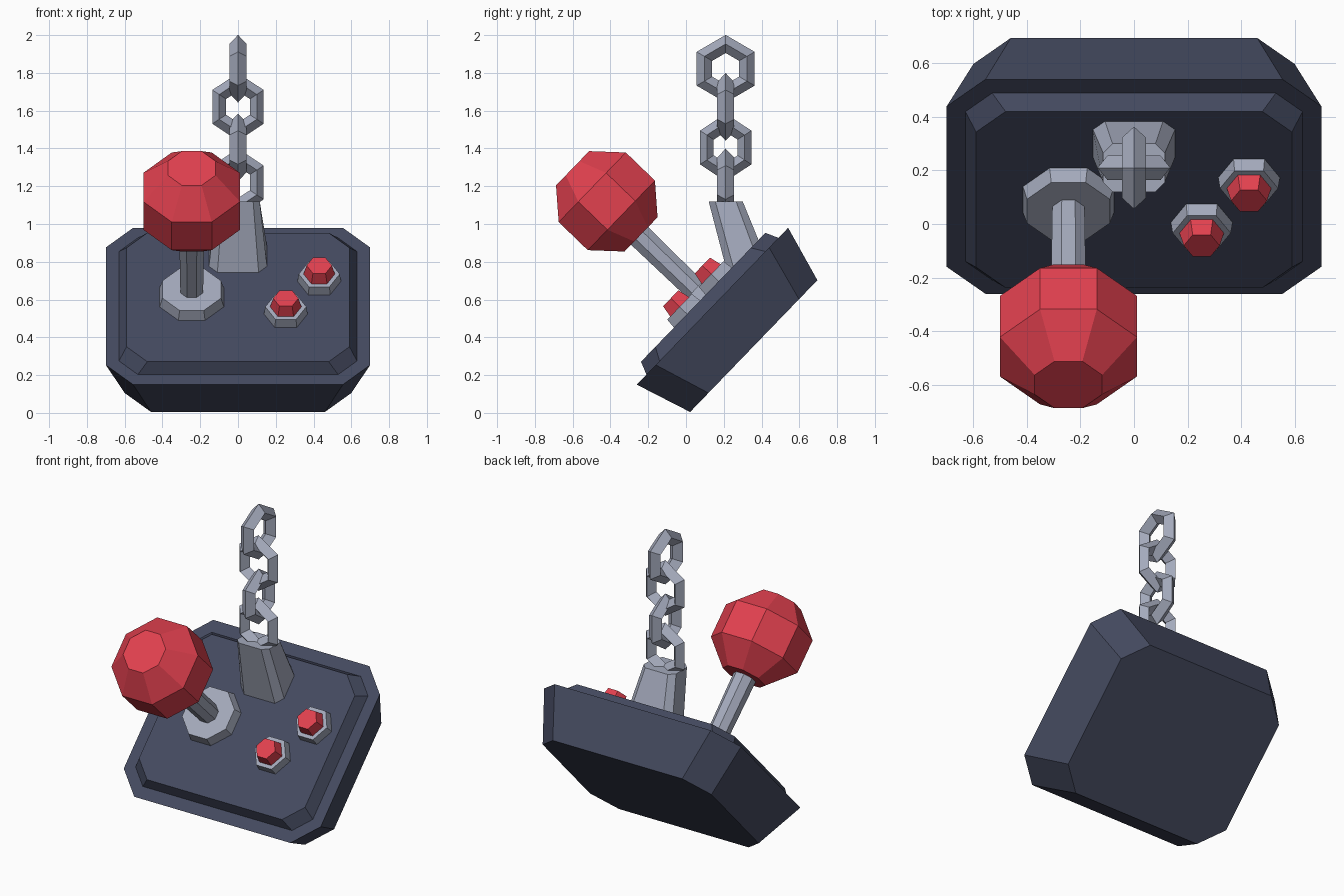
import bpy, bmesh, math
from mathutils import Matrix, Vector

cube = bpy.data.objects.get("Cube")
if cube:
    bpy.data.objects.remove(cube)


def material(name, rgb):
    m = bpy.data.materials.new(name)
    m.use_nodes = True
    m.diffuse_color = (*rgb, 1)
    m.node_tree.nodes["Principled BSDF"].inputs["Base Color"].default_value = (*rgb, 1)
    return m


NAVY = material("navy", (0.058, 0.068, 0.115))
STEEL = material("steel", (0.37, 0.40, 0.50))
RED = material("red", (0.76, 0.052, 0.078))

# Tilted frame of the control panel: origin at the middle of its top face
PANEL = Matrix.Translation((0, 0.091, 0.612)) @ Matrix.Rotation(math.radians(46), 4, 'X')


def round_ring(sides, apothem, z):
    """Regular polygon with a flat side facing the front."""
    r = apothem / math.cos(math.pi / sides)
    step = 2 * math.pi / sides
    start = -math.pi / 2 + step / 2
    return [Vector((r * math.cos(start + i * step), r * math.sin(start + i * step), z))
            for i in range(sides)]


def chamfer_ring(hx, hy, c, z):
    """Rectangle with cut corners."""
    quarter = [(hx, hy - c), (hx - c, hy)]
    pts = quarter + [(-x, y) for x, y in reversed(quarter)]
    pts += [(-x, -y) for x, y in pts]
    return [Vector((x, y, z)) for x, y in pts]


def loft(name, rings, mat, matrix=Matrix()):
    """Closed solid through a stack of rings."""
    bm = bmesh.new()
    loops = [[bm.verts.new(matrix @ p) for p in ring] for ring in rings]
    n = len(loops[0])
    for a, b in zip(loops, loops[1:]):
        for i in range(n):
            j = (i + 1) % n
            bm.faces.new((a[i], a[j], b[j], b[i]))
    bm.faces.new(loops[0][::-1])
    bm.faces.new(loops[-1])
    bmesh.ops.recalc_face_normals(bm, faces=bm.faces)
    mesh = bpy.data.meshes.new(name)
    bm.to_mesh(mesh)
    bm.free()
    mesh.materials.append(mat)
    obj = bpy.data.objects.new(name, mesh)
    bpy.context.collection.objects.link(obj)
    return obj


def turned(name, sides, profile, mat, x, y):
    """Faceted turned part standing on the panel; profile is (apothem, height)."""
    rings = [round_ring(sides, r, z) for r, z in profile]
    return loft(name, rings, mat, PANEL @ Matrix.Translation((x, y, 0)))


# Base block flaring upward, with a raised bevelled panel
loft("base_block", [chamfer_ring(0.60, 0.485, 0.14, -0.372),
                    chamfer_ring(0.70, 0.577, 0.145, -0.068)], NAVY, PANEL)
loft("raised_panel", [chamfer_ring(0.63, 0.503, 0.10, -0.075),
                      chamfer_ring(0.63, 0.503, 0.10, -0.068),
                      chamfer_ring(0.59, 0.474, 0.11, 0)], NAVY, PANEL)

# Joystick
STICK_X = -0.245
turned("stick_collar", 8, [(0.17, -0.01), (0.17, 0), (0.155, 0.06)], STEEL, STICK_X, 0)
turned("stick_shaft", 8, [(0.06, 0.04), (0.066, 0.52)], STEEL, STICK_X, 0)
turned("stick_ball", 8, [(0.126, 0.468), (0.256, 0.613), (0.256, 0.827), (0.126, 0.972)],
       RED, STICK_X, 0.011)

# Push buttons
for label, x, y in (("lower", 0.253, -0.123), ("upper", 0.43, 0.118)):
    turned(label + "_button_collar", 6, [(0.1, -0.01), (0.1, 0), (0.094, 0.055)], STEEL, x, y)
    turned(label + "_button", 6, [(0.074, 0.045), (0.058, 0.12)], RED, x, y)

# Chain post: foot lies on the tilted panel, top is level
foot_frame = PANEL @ Matrix.Translation((0, 0.297, 0))
foot = [foot_frame @ p for p in chamfer_ring(0.155, 0.12, 0.045, -0.01)]
head = [p + Vector((0, 0.21, 1.12)) for p in chamfer_ring(0.115, 0.09, 0.035, 0)]
loft("chain_post", [foot, head], STEEL)

# Chain of six-sided links, alternately turned
for i, (z, width) in enumerate(((1.22, 1.0), (1.405, 1.0), (1.62, 1.0), (1.822, 1.13))):
    turn = 0 if i % 2 else math.pi / 2
    bpy.ops.mesh.primitive_torus_add(major_segments=6, minor_segments=4,
                                     major_radius=0.115, minor_radius=0.042)
    link = bpy.context.object
    link.name = "chain_link_%d" % (i + 1)
    link.data.materials.append(STEEL)
    link.data.transform(Matrix.Translation((0, 0.21, z))
                        @ Matrix.Rotation(turn, 4, 'Z')
                        @ Matrix.Rotation(-math.pi / 2, 4, 'Y')
                        @ Matrix.Diagonal((1.14, width, 1.08, 1)))
